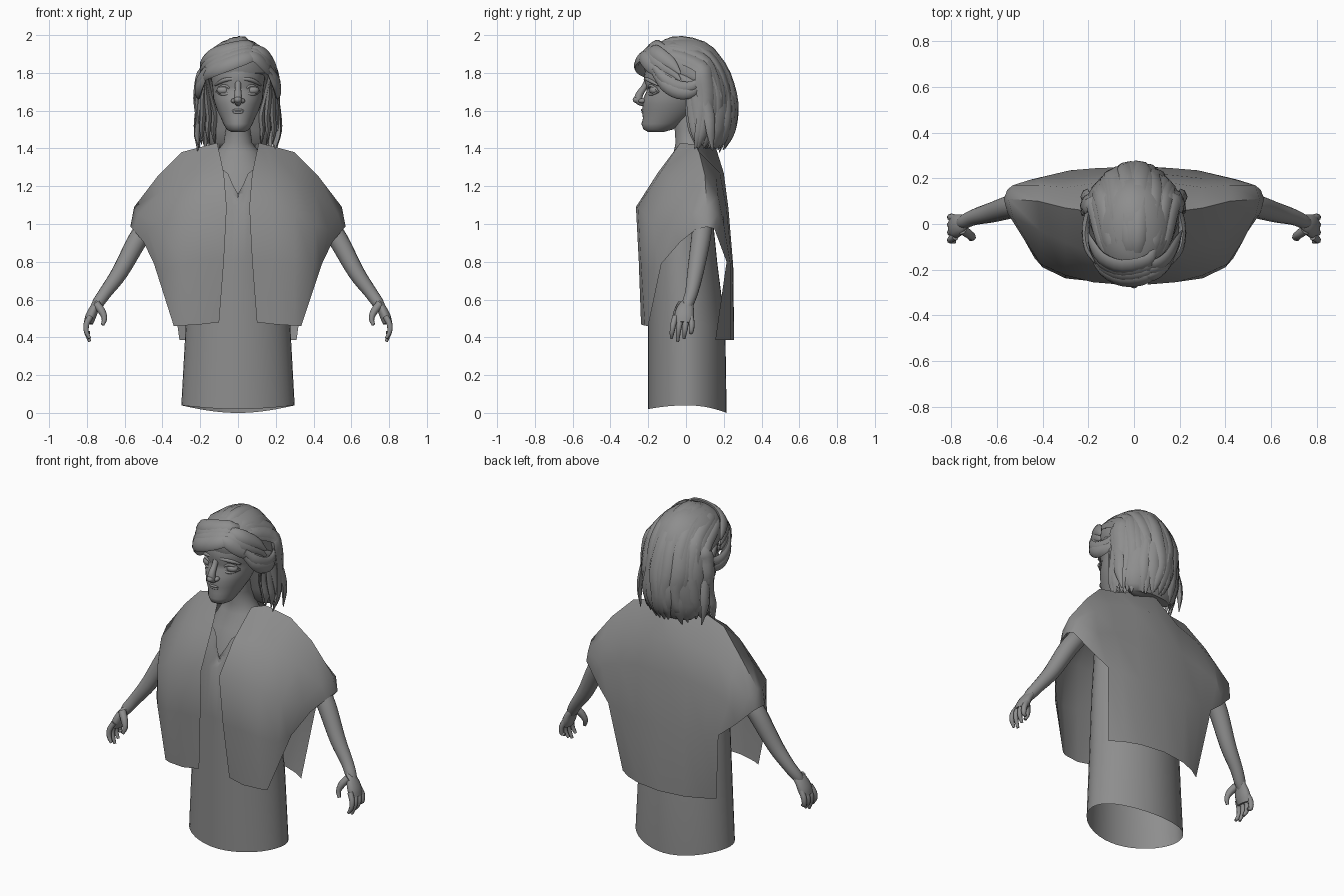
import bpy, bmesh, math, random
from mathutils import Vector

random.seed(4)
grey = bpy.data.materials.new("plain_grey")
grey.diffuse_color = (0.27, 0.27, 0.27, 1)


def finish(name, bm, angle=50, recalc=True):
    if recalc:
        bmesh.ops.recalc_face_normals(bm, faces=bm.faces)
    me = bpy.data.meshes.new(name)
    bm.to_mesh(me)
    bm.free()
    me.materials.append(grey)
    for p in me.polygons:
        p.use_smooth = True
    me.set_sharp_from_angle(angle=math.radians(angle))
    ob = bpy.data.objects.new(name, me)
    bpy.context.collection.objects.link(ob)
    return ob


def skin_rings(bm, rings, cap0=True, cap1=True):
    vs = [[bm.verts.new(p) for p in r] for r in rings]
    n = len(vs[0])
    for a, b in zip(vs, vs[1:]):
        for i in range(n):
            j = (i + 1) % n
            bm.faces.new((a[i], a[j], b[j], b[i]))
    if cap0:
        bm.faces.new(vs[0][::-1])
    if cap1:
        bm.faces.new(vs[-1])


def oval(z, hw, yf, yb, n=32, e=1.0):
    out = []
    for i in range(n):
        a = 2 * math.pi * i / n
        c, s = math.cos(a), math.sin(a)
        out.append(Vector((hw * math.copysign(abs(c) ** e, c),
                           (yf + yb) / 2 + (yb - yf) / 2 * math.copysign(abs(s) ** e, s), z)))
    return out


def spline(pts, steps):
    # Catmull-Rom through the points; each entry holds x, y, z and radius
    pts = [Vector(p) for p in pts]
    q = [2 * pts[0] - pts[1]] + pts + [2 * pts[-1] - pts[-2]]
    out = []
    for k in range(1, len(q) - 2):
        a, b, c, d = q[k - 1:k + 3]
        for i in range(steps):
            t = i / steps
            out.append(0.5 * (2 * b + (c - a) * t + (2 * a - 5 * b + 4 * c - d) * t * t
                              + (3 * b - a - 3 * c + d) * t ** 3))
    return out + [pts[-1]]


def tube(bm, pts, flat=1.0, centre=(0, 5, 1), n=8, steps=3):
    path = spline(pts, steps)
    rings = []
    for i, p in enumerate(path):
        t = (path[min(i + 1, len(path) - 1)] - path[max(i - 1, 0)]).xyz.normalized()
        o = p.xyz - Vector(centre)
        o = (o - t * o.dot(t)).normalized()
        b = t.cross(o)
        r = max(p.w, 0.002)
        rings.append([p.xyz + b * r * math.cos(2 * math.pi * k / n)
                      + o * r * flat * math.sin(2 * math.pi * k / n) for k in range(n)])
    skin_rings(bm, rings)


def ball(bm, loc, scale, seg=16):
    vs = bmesh.ops.create_uvsphere(bm, u_segments=seg, v_segments=seg // 2 + 2, radius=1)["verts"]
    for v in vs:
        v.co = Vector(loc) + Vector([a * b for a, b in zip(v.co, scale)])


# Dress: open tube with a wavy hem and a dipped neckline
bm = bmesh.new()
rings = [oval(*r, n=40, e=1.05) for r in [
    (0.03, .30, -.20, .215), (0.46, .277, -.20, .208), (0.8, .25, -.20, .165),
    (1.1, .22, -.20, .135), (1.22, .20, -.165, .13), (1.29, .18, -.13, .13)]]
for p in rings[0]:
    u = (p.y - 0.007) / 0.2075
    p.z = 0.04 - (0.04 if u > 0 else 0.02) * u * u
for p in rings[-1]:
    if p.y < 0:
        dip = math.exp(-(p.x / .04) ** 2)
        p.z -= 0.13 * dip
        p.y -= 0.05 * dip
for p in rings[-2]:
    if p.y < 0:
        p.z -= 0.09 * math.exp(-(p.x / .05) ** 2)
skin_rings(bm, rings, False, False)
finish("dress", bm)

# Neck and chest
bm = bmesh.new()
skin_rings(bm, [oval(*r) for r in [
    (1.1, .17, -.18, .10), (1.2, .17, -.155, .11), (1.3, .155, -.11, .12), (1.38, .115, -.065, .12),
    (1.43, .075, -.055, .11), (1.5, .066, -.06, .09), (1.58, .066, -.07, .09)]], False)
finish("neck", bm)

# Shawl: columns run from the shoulder ridge down to the hem
front = [
    [(.11, -.03, 1.43), (.075, -.15, 1.27), (.06, -.265, 1.09), (.075, -.25, .8), (.10, -.225, .48)],
    [(.15, .05, 1.42), (.18, -.13, 1.28), (.18, -.255, 1.09), (.19, -.25, .8), (.2, -.238, .468)],
    [(.3, .07, 1.38), (.3, -.08, 1.25), (.3, -.225, 1.06), (.3, -.238, .78), (.3, -.218, .462)],
    [(.42, .1, 1.26), (.41, -.03, 1.17), (.41, -.175, 1.0), (.40, -.19, .76), (.335, -.2, .46)],
    [(.55, .11, 1.09), (.53, .03, 1.05), (.48, -.07, .97), (.435, -.15, .79), (.34, -.2, .46)],
    [(.57, .11, .985), (.555, .05, .97), (.5, -.03, .905), (.445, -.13, .79), (.34, -.2, .46)]]
back = [
    [(0, .15, 1.43), (0, .2, 1.27), (0, .225, 1.08), (0, .25, .78), (0, .255, .385)],
    [(.15, .05, 1.42), (.16, .18, 1.27), (.16, .215, 1.08), (.16, .245, .78), (.15, .235, .385)],
    [(.3, .07, 1.38), (.3, .16, 1.24), (.3, .2, 1.05), (.28, .235, .79), (.24, .2, .385)],
    [(.42, .1, 1.26), (.42, .17, 1.15), (.42, .2, 1.0), (.365, .215, .8), (.31, .155, .385)],
    [(.55, .11, 1.09), (.53, .17, 1.05), (.45, .195, .94), (.365, .215, .8), (.31, .155, .385)],
    [(.57, .11, .985), (.555, .15, .975), (.46, .185, .88), (.365, .215, .8), (.31, .155, .385)]]
bm = bmesh.new()
for s in (1, -1):
    for cols, flip in ((front, 1), (back, -1)):
        g = [[bm.verts.new((s * x, y, z)) for x, y, z in c] for c in cols]
        for a, b in zip(g, g[1:]):
            for i in range(4):
                f = (a[i], a[i + 1], b[i + 1], b[i])
                bm.faces.new(f if s * flip > 0 else f[::-1])
bmesh.ops.remove_doubles(bm, verts=bm.verts, dist=0.008)
finish("shawl", bm, 60, False)

# Arms and hands
for s, side in ((1, "left"), (-1, "right")):
    bm = bmesh.new()
    tube(bm, [(s * .43, .08, 1.07, .045), (s * .48, .085, .99, .052), (s * .535, .077, .91, .052),
              (s * .625, .05, .745, .044), (s * .70, .03, .64, .035), (s * .742, .01, .58, .031),
              (s * .765, 0, .54, .02)], n=14, steps=4)
    finish(side + "_arm", bm)
    bm = bmesh.new()
    tube(bm, [(s * .725, .018, .61, .016), (s * .742, .008, .58, .034), (s * .762, -.003, .55, .046),
              (s * .78, -.01, .51, .052), (s * .792, -.013, .475, .046)], flat=.55, centre=(0, 0, .3), n=14)
    for k in range(4):
        y = .028 - .03 * k
        tip = (.425, .395, .378, .395)[k]
        tube(bm, [(s * .782, y * .9, .51, .016), (s * .802, y * 1.08, .47, .0155),
                  (s * .803, y * 1.12 - .004, .43, .013), (s * .785, y * 1.12 - .008, tip, .008)])
    tube(bm, [(s * .75, -.025, .575, .022), (s * .722, -.045, .54, .02),
              (s * .707, -.058, .50, .015), (s * .717, -.066, .465, .009)])
    finish(side + "_hand", bm)

# Head
bm = bmesh.new()
skin_rings(bm, [oval(*r) for r in [
    (1.487, .035, -.2, -.12), (1.5, .06, -.225, -.07), (1.53, .077, -.236, -.02), (1.56, .09, -.228, .02),
    (1.6, .11, -.233, .06), (1.635, .122, -.229, .085), (1.665, .131, -.226, .1), (1.7, .134, -.21, .11),
    (1.725, .136, -.208, .12), (1.765, .142, -.224, .13), (1.85, .14, -.21, .13), (1.93, .09, -.12, .1)]])
finish("head", bm, 70)

# Nose
bm = bmesh.new()
tube(bm, [(0, -.205, 1.755, .016), (0, -.224, 1.72, .016), (0, -.247, 1.685, .02), (0, -.25, 1.655, .022),
          (0, -.225, 1.635, .014)], n=12)
ball(bm, (0, -.261, 1.658), (.02, .021, .018))
for s in (1, -1):
    ball(bm, (s * .022, -.232, 1.652), (.015, .02, .013))
finish("nose", bm, 70)

# Lips
bm = bmesh.new()
for z, y in ((1.603, -.231), (1.591, -.228)):
    tube(bm, [(-.036, y + .014, 1.597, .003), (-.016, y, z, .006), (.016, y, z, .006), (.036, y + .014, 1.597, .003)],
         centre=(0, 0, 1.6))
finish("lips", bm, 80)

# Eyes, lids and brows
for s, side in ((1, "left"), (-1, "right")):
    bm = bmesh.new()
    ball(bm, (s * .075, -.167, 1.708), (.037, .027, .024))
    finish(side + "_eye", bm)
    bm = bmesh.new()
    for h in (.026, -.025):
        tube(bm, [(s * .038, -.191, 1.705, .004), (s * .058, -.194, 1.708 + h * .8, .007),
                  (s * .09, -.177, 1.708 + h * .8, .007), (s * .116, -.144, 1.70, .004)], centre=(0, 0, 1.7))
    finish(side + "_eyelids", bm, 80)
    bm = bmesh.new()
    tube(bm, [(s * .025, -.213, 1.768, .008), (s * .06, -.203, 1.765, .011), (s * .095, -.178, 1.752, .010),
              (s * .122, -.145, 1.733, .004)], centre=(0, 0, 1.75))
    finish(side + "_brow", bm, 80)

# Hair mass under the locks
bm = bmesh.new()
skin_rings(bm, [oval(*r) for r in [
    (1.4, .13, .09, .18), (1.43, .165, .06, .205), (1.5, .18, .03, .235), (1.6, .182, .0, .255),
    (1.7, .182, -.04, .25), (1.77, .18, -.09, .235), (1.80, .18, -.215, .22), (1.87, .17, -.235, .195),
    (1.93, .135, -.205, .15), (1.965, .085, -.14, .1), (1.985, .03, -.06, .04)]])
finish("hair_base", bm)

HEAD = (0, .02, 1.72)

# Long locks combed from the hairline over the crown to the nape
bm = bmesh.new()
for layer, count in ((0, 11), (1, 8)):
    for k in range(count):
        s = -1.06 + 2.12 * k / (count - 1) + random.uniform(-.06, .06)
        q, j = s * s, random.uniform(-.014, .014)
        end = 1.37 + random.uniform(0, .035) + .02 * layer
        w = random.uniform(.95, 1.35)
        tube(bm, [(s * .09, -.185, 1.92 - .03 * q, .012), (s * .135, -.07, 1.972 - .07 * q + j * .6, .03 * w),
                  (s * .168, .08, 1.95 - .11 * q, .036 * w), (s * .185, .19 - .09 * q, 1.84 - .06 * q, .040 * w),
                  (s * .19 + j, .248 - .13 * q, 1.69 - .02 * q, .038 * w),
                  (s * .192 - j, .258 - .15 * q, 1.56, .034 * w),
                  (s * .198, .24 - .15 * q, 1.47, .026 * w), (s * .185 + j, .205 - .14 * q, end, .004)],
             flat=.4 + .14 * layer, centre=HEAD, n=6)
finish("back_locks", bm, 60)

# Side locks framing the neck, and rolls over the ears
for s, side in ((1, "left"), (-1, "right")):
    bm = bmesh.new()
    for x, y, end in ((.2, .07, 1.42), (.185, .04, 1.41), (.155, .03, 1.42), (.125, .05, 1.415), (.21, .12, 1.39)):
        tube(bm, [(s * .17, -.04, 1.79, .014), (s * (x * .5 + .09), y * .6, 1.70, .03), (s * x, y, 1.58, .032),
                  (s * x * 1.03, y + .01, 1.49, .025), (s * x * .96, y + .02, end, .003)],
             flat=.55, centre=HEAD, n=6)
    finish(side + "_side_locks", bm, 60)
    bm = bmesh.new()
    for d in (0, .03):
        tube(bm, [(s * .165, -.17, 1.80 + d, .015), (s * .2, -.115, 1.735 + d, .03),
                  (s * .212, -.04, 1.695 + d, .034), (s * .205, .035, 1.70 + d, .027), (s * .185, .1, 1.76 + d, .008)],
             flat=.5, centre=HEAD, n=8)
    finish(side + "_ear_roll", bm, 60)

# Swept fringe: broad sweep to one side, shorter one to the other
bm = bmesh.new()
for k in range(4):
    d = k * .03
    tube(bm, [(.12 - d * .3, -.16 + d * .6, 1.90 + d * .4, .012), (.06, -.235 + d * .8, 1.887 + d * .7, .036),
              (-.05, -.25 + d * .7, 1.848 + d * .9, .042), (-.14, -.205 + d * .6, 1.81 + d, .038),
              (-.185, -.12 + d * .4, 1.775 + d, .026), (-.2, -.04, 1.74 + d, .006)],
         flat=.42, centre=HEAD, n=8)
for k in range(3):
    d = k * .033
    tube(bm, [(.02, -.235 + d, 1.905 + d * .5, .01), (.09, -.225 + d * .7, 1.885 + d * .6, .034),
              (.145, -.18 + d * .5, 1.835 + d, .038), (.185, -.1 + d * .3, 1.785 + d, .03), (.21, -.03, 1.73 + d, .006)],
         flat=.42, centre=HEAD, n=8)
finish("fringe", bm, 60)
